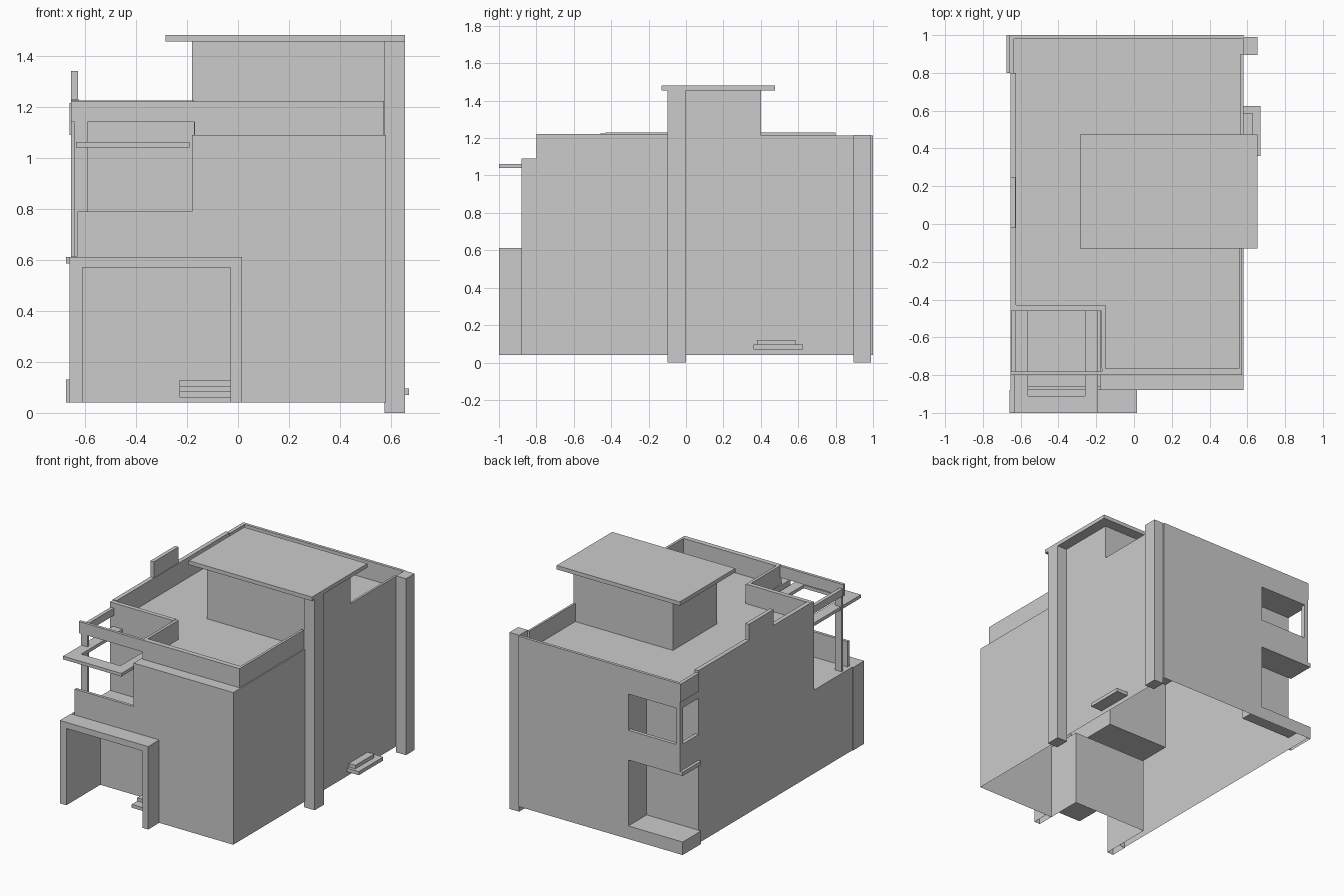
import bpy, bmesh


def box(name, x0, x1, y0, y1, z0, z1, open_bottom=False):
    """Axis-aligned box from its limits."""
    bm = bmesh.new()
    bmesh.ops.create_cube(bm, size=1)
    for v in bm.verts:
        v.co = (x1 if v.co.x > 0 else x0,
                y1 if v.co.y > 0 else y0,
                z1 if v.co.z > 0 else z0)
    me = bpy.data.meshes.new(name)
    bm.to_mesh(me)
    bm.free()
    ob = bpy.data.objects.new(name, me)
    bpy.context.collection.objects.link(ob)
    if open_bottom:
        remove_bottom(ob, z0)
    return ob


def remove_bottom(ob, z):
    """Delete the faces lying on the given height, leaving an open shell."""
    bm = bmesh.new()
    bm.from_mesh(ob.data)
    gone = [f for f in bm.faces if all(abs(v.co.z - z) < 1e-4 for v in f.verts)]
    bmesh.ops.delete(bm, geom=gone, context='FACES')
    bm.to_mesh(ob.data)
    bm.free()


def carve(ob, *limits):
    """Cut box-shaped voids out of an object."""
    for lim in limits:
        cutter = box("cutter", *lim)
        cutter.hide_render = True
        mod = ob.modifiers.new("cut", 'BOOLEAN')
        mod.operation = 'DIFFERENCE'
        mod.solver = 'EXACT'
        mod.object = cutter
        bpy.context.view_layer.update()
        dg = bpy.context.evaluated_depsgraph_get()
        me = bpy.data.meshes.new_from_object(ob.evaluated_get(dg))
        ob.modifiers.clear()
        ob.data = me
        bpy.data.objects.remove(cutter)


# House shell: entry recess, front balcony, two-storey back corner recess
house = box("house_body", -0.655, 0.58, -0.88, 1.0, 0.04, 1.09)
carve(house,
      (-0.61, -0.03, -1.2, -0.63, -0.5, 0.57),
      (-1.0, -0.18, -0.86, -0.46, 0.615, 2.0),
      (-1.0, -0.18, -1.2, -0.80, 0.79, 2.0),
      (-1.0, -0.63, -1.2, -0.80, 0.615, 2.0),
      (-1.0, -0.26, 0.80, 1.2, 0.13, 0.585),
      (-1.0, -0.26, 0.80, 1.2, 0.61, 1.04))
remove_bottom(house, 0.04)

# Entry portico
box("portico_left_leg", -0.66, -0.61, -1.0, -0.88, 0.04, 0.57, True)
box("portico_right_leg", -0.03, 0.015, -1.0, -0.88, 0.04, 0.57, True)
box("portico_lintel", -0.66, 0.015, -1.0, -0.88, 0.57, 0.612)

# Entry steps
for i in range(3):
    box("entry_step", -0.23, -0.03, -0.83 + 0.06 * i, -0.63,
        0.06 + 0.023 * i, 0.083 + 0.023 * i)

# Front balcony frame and canopy ring
box("balcony_post", -0.64, -0.59, -0.80, -0.78, 0.615, 1.14)
box("balcony_beam", -0.655, -0.17, -0.80, -0.78, 1.14, 1.22)
box("balcony_side_beam", -0.65, -0.625, -0.78, -0.46, 1.14, 1.19)
box("canopy_front", -0.635, -0.19, -1.0, -0.91, 1.04, 1.062)
box("canopy_left", -0.635, -0.56, -0.91, -0.46, 1.04, 1.062)
box("canopy_right", -0.26, -0.19, -0.91, -0.46, 1.04, 1.062)

# Back corner balcony
box("corner_slab", -0.675, -0.26, 0.80, 1.0, 0.585, 0.612)
box("corner_base", -0.675, -0.655, 0.80, 1.0, 0.04, 0.13, True)
box("corner_rail_back", -0.655, -0.26, 0.975, 1.0, 0.61, 0.79)
box("corner_rail_side", -0.655, -0.63, 0.80, 0.975, 0.61, 0.79)
box("corner_post", -0.655, -0.625, 0.97, 1.0, 0.79, 1.04)

# Roof parapets
box("parapet_front", -0.17, 0.572, -0.80, -0.765, 1.09, 1.222)
box("parapet_right_front", 0.555, 0.572, -0.765, -0.10, 1.09, 1.222)
box("parapet_right_back", 0.565, 0.58, 0.40, 0.90, 1.09, 1.215)
box("parapet_return", -0.172, -0.152, -0.765, -0.43, 1.09, 1.222)
box("parapet_balcony", -0.655, -0.172, -0.46, -0.43, 1.09, 1.225)
box("parapet_left", -0.655, -0.625, -0.43, 0.80, 1.09, 1.23)
box("parapet_left_back", -0.66, -0.635, 0.80, 1.0, 1.09, 1.215)
box("parapet_back", -0.635, 0.58, 0.98, 1.0, 1.09, 1.215)
box("parapet_fin", -0.655, -0.628, -0.02, 0.25, 1.23, 1.34)

# Stair tower with overhanging roof
box("tower", -0.18, 0.58, -0.08, 0.40, 1.09, 1.455)
box("tower_roof", -0.285, 0.655, -0.13, 0.475, 1.455, 1.482)

# Side columns
box("front_column", 0.575, 0.655, -0.10, 0.0, 0.0, 1.455)
box("back_column", 0.58, 0.655, 0.895, 0.99, 0.0, 1.217)

# Side door steps
box("side_step_low", 0.58, 0.67, 0.36, 0.625, 0.07, 0.095)
box("side_step_high", 0.58, 0.63, 0.38, 0.585, 0.095, 0.12)
